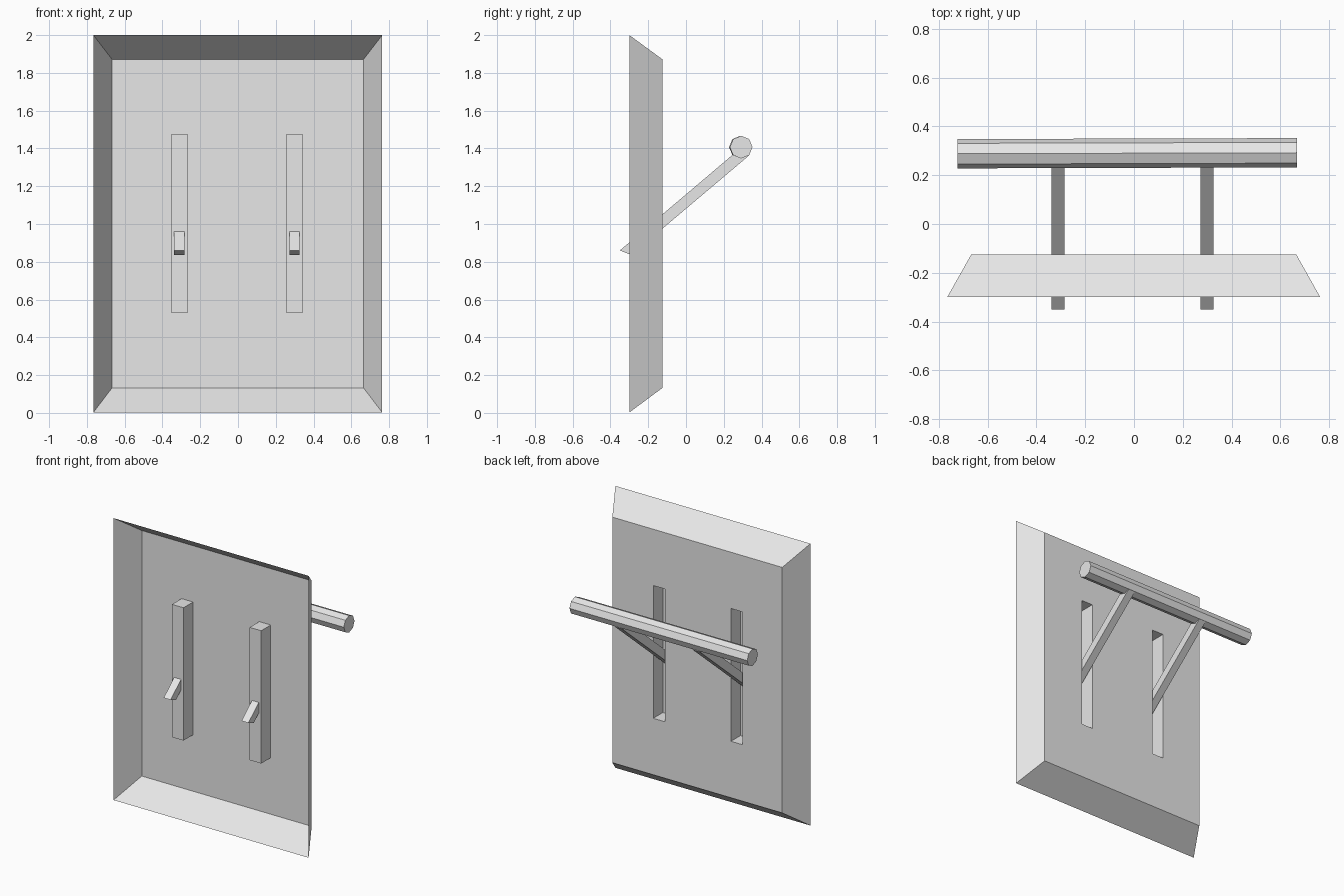
import bpy
import bmesh
import math
from mathutils import Vector

cube = bpy.data.objects.get("Cube")
if cube:
    bpy.data.objects.remove(cube, do_unlink=True)

grey = bpy.data.materials.new("plain_grey")
grey.use_nodes = True
GREY = (0.8, 0.8, 0.8, 1)
grey.diffuse_color = GREY
grey.node_tree.nodes["Principled BSDF"].inputs["Base Color"].default_value = GREY


def add_object(name, bm):
    mesh = bpy.data.meshes.new(name)
    bm.to_mesh(mesh)
    bm.free()
    mesh.materials.append(grey)
    obj = bpy.data.objects.new(name, mesh)
    bpy.context.collection.objects.link(obj)
    return obj


FRONT, BACK, POCKET = -0.30, -0.125, -0.232


# Thin tray: back panel, flared rim and two slot pockets
def build_tray():
    bm = bmesh.new()
    xs = (-0.667, -0.355, -0.265, 0.254, 0.344, 0.665)
    zs = (0.132, 0.532, 1.473, 1.872)
    grid = [[bm.verts.new((x, BACK, z)) for z in zs] for x in xs]
    slots = []
    for i in range(len(xs) - 1):
        for j in range(len(zs) - 1):
            face = bm.faces.new((grid[i][j], grid[i][j + 1],
                                 grid[i + 1][j + 1], grid[i + 1][j]))
            if j == 1 and i in (1, 3):
                slots.append(face)

    # Flared rim reaching forward
    border = [e for e in bm.edges if e.is_boundary]
    rim = bmesh.ops.extrude_edge_only(bm, edges=border)["geom"]
    for v in rim:
        if isinstance(v, bmesh.types.BMVert):
            v.co = Vector((v.co.x * 1.148, FRONT, 1 + (v.co.z - 1) / 0.87))
            v.co.z = min(max(v.co.z, 0), 2)

    # Slots pushed forward into closed pockets
    pushed = bmesh.ops.extrude_discrete_faces(bm, faces=slots)["faces"]
    for face in pushed:
        for v in face.verts:
            v.co.y = POCKET
    bmesh.ops.recalc_face_normals(bm, faces=bm.faces)
    add_object("slotted_tray", bm)


# Slanted lever arm, side profile extruded across its width
def build_lever(name, x, width=0.054):
    bm = bmesh.new()
    profile = ((-0.35, 0.86), (-0.29, 0.836), (0.332, 1.361), (0.27, 1.386))
    face = bm.faces.new([bm.verts.new((x - width / 2, y, z)) for y, z in profile])
    new = bmesh.ops.extrude_face_region(bm, geom=[face])["geom"]
    moved = [v for v in new if isinstance(v, bmesh.types.BMVert)]
    bmesh.ops.translate(bm, verts=moved, vec=(width, 0, 0))
    bmesh.ops.recalc_face_normals(bm, faces=bm.faces)
    add_object(name, bm)


# Eight-sided rod across the lever ends
def build_rod():
    bm = bmesh.new()
    ends = (Vector((-0.723, 0.288, 1.407)), Vector((0.667, 0.292, 1.407)))
    rings = []
    for end in ends:
        ring = []
        for k in range(8):
            a = math.tau * k / 8
            ring.append(bm.verts.new(end + 0.06 * Vector((0, math.cos(a), math.sin(a)))))
        rings.append(ring)
        bm.faces.new(ring)
    for k in range(8):
        n = (k + 1) % 8
        bm.faces.new((rings[0][k], rings[0][n], rings[1][n], rings[1][k]))
    bmesh.ops.recalc_face_normals(bm, faces=bm.faces)
    add_object("cross_rod", bm)


build_tray()
build_lever("right_lever", -0.311)
build_lever("left_lever", 0.299)
build_rod()
